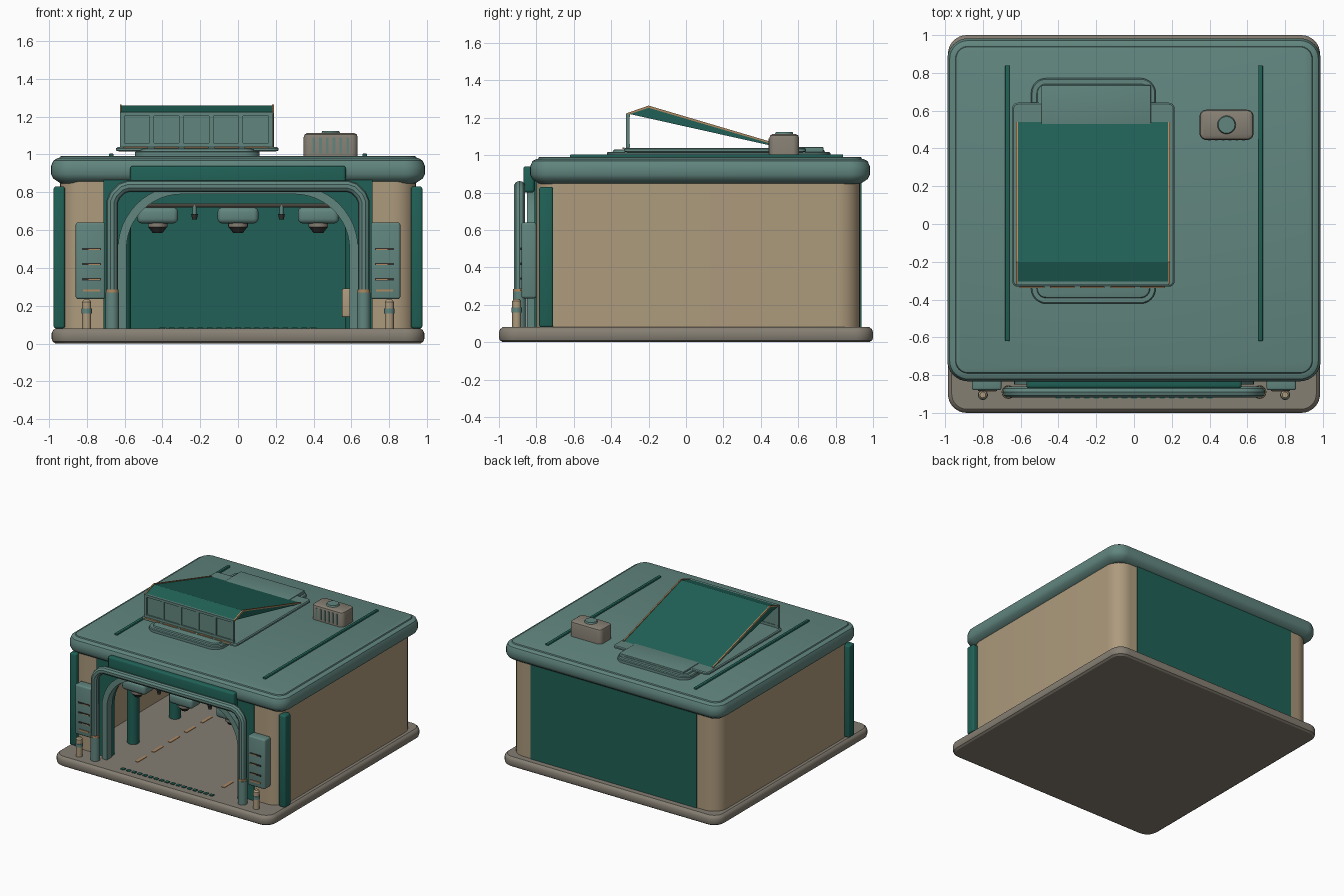
import bpy, bmesh, math
from mathutils import Vector

cube = bpy.data.objects.get("Cube")
if cube:
    bpy.data.objects.remove(cube, do_unlink=True)


def material(name, r, g, b):
    m = bpy.data.materials.new(name)
    m.use_nodes = True
    m.diffuse_color = (r, g, b, 1)
    bsdf = m.node_tree.nodes["Principled BSDF"]
    bsdf.inputs["Base Color"].default_value = (r, g, b, 1)
    bsdf.inputs["Roughness"].default_value = 0.7
    return m


TEAL = material("grey teal", 0.12, 0.235, 0.21)
GREEN = material("deep green", 0.014, 0.118, 0.092)
TAN = material("sand", 0.42, 0.325, 0.205)
GREY = material("warm grey", 0.235, 0.21, 0.17)
COPPER = material("copper", 0.42, 0.25, 0.12)
DARK = material("charcoal", 0.03, 0.03, 0.028)


def finish(name, bm, mat):
    bmesh.ops.recalc_face_normals(bm, faces=bm.faces)
    me = bpy.data.meshes.new(name)
    bm.to_mesh(me)
    bm.free()
    me.materials.append(mat)
    ob = bpy.data.objects.new(name, me)
    bpy.context.collection.objects.link(ob)
    return ob


def rounded(w, d, r, steps=8):
    """Rounded rectangle with half sizes w and d, counter-clockwise from the front right."""
    pts = []
    for i, (sx, sy) in enumerate([(1, -1), (1, 1), (-1, 1), (-1, -1)]):
        for k in range(steps + 1):
            a = math.radians(90 * (i - 1 + k / steps))
            pts.append((sx * (w - r) + r * math.cos(a), sy * (d - r) + r * math.sin(a)))
    return pts


def loft(name, cx, cy, w, d, r, levels, mat):
    """Stack rounded rectangles; each level is (inset, z)."""
    bm = bmesh.new()
    rings = [[bm.verts.new((cx + x, cy + y, z)) for x, y in rounded(w - i, d - i, max(r - i, 0.01))]
             for i, z in levels]
    for a, b in zip(rings, rings[1:]):
        for k in range(len(a)):
            n = (k + 1) % len(a)
            bm.faces.new((a[k], a[n], b[n], b[k]))
    bm.faces.new(rings[0])
    bm.faces.new(rings[-1])
    return finish(name, bm, mat)


def prism(name, pts, place, a, b, mat):
    """Extrude an outline; place maps (u, v, depth) to a position."""
    bm = bmesh.new()
    lo = [bm.verts.new(place(u, v, a)) for u, v in pts]
    hi = [bm.verts.new(place(u, v, b)) for u, v in pts]
    bm.faces.new(lo)
    bm.faces.new(hi)
    for k in range(len(pts)):
        n = (k + 1) % len(pts)
        bm.faces.new((lo[k], lo[n], hi[n], hi[k]))
    return finish(name, bm, mat)


def box(name, x, y, z, mat, bevel=0.0):
    bm = bmesh.new()
    bmesh.ops.create_cube(bm, size=1)
    for v in bm.verts:
        v.co = [(r[0] + r[1]) / 2 + c * (r[1] - r[0]) for r, c in zip((x, y, z), v.co)]
    if bevel:
        bmesh.ops.bevel(bm, geom=bm.edges[:], offset=bevel, segments=3, profile=0.5, affect='EDGES')
    return finish(name, bm, mat)


def cyl(name, x, y, z0, z1, r, mat, top=None):
    bm = bmesh.new()
    bmesh.ops.create_cone(bm, cap_ends=True, segments=20, radius1=r, radius2=r if top is None else top,
                          depth=z1 - z0)
    bmesh.ops.translate(bm, verts=bm.verts, vec=(x, y, (z0 + z1) / 2))
    return finish(name, bm, mat)


def rod(name, pts, r, mat):
    """Round tube along a path, converted to a mesh."""
    cu = bpy.data.curves.new(name, 'CURVE')
    cu.dimensions = '3D'
    cu.bevel_depth, cu.bevel_resolution, cu.use_fill_caps = r, 3, True
    sp = cu.splines.new('POLY')
    sp.points.add(len(pts) - 1)
    for p, co in zip(sp.points, pts):
        p.co = (*co, 1)
    cu.materials.append(mat)
    ob = bpy.data.objects.new(name, cu)
    bpy.context.collection.objects.link(ob)
    bpy.ops.object.select_all(action='DESELECT')
    ob.select_set(True)
    bpy.context.view_layer.objects.active = ob
    bpy.ops.object.convert(target='MESH')


def span(c, half):
    return (c - half, c + half)


FLAT = lambda u, v, t: (u, v, t)
FRONT = lambda u, v, t: (u, t, v)
SIDE = lambda u, v, t: (t, u, v)

# Floor slab
loft("floor_slab", 0, 0, 0.985, 1.0, 0.1,
     [(0.02, 0), (0.005, 0.01), (0, 0.025), (0, 0.055), (0.007, 0.07), (0.02, 0.08)], GREY)

# Wall shell, open at the front
CY = 0.065
outer = [(x, y + CY) for x, y in rounded(0.94, 0.865, 0.12)]
inner = [(x, y + CY) for x, y in rounded(0.87, 0.795, 0.06)]
plan = [(0.64, -0.8)] + outer + [(-0.64, -0.8), (-0.64, -0.73)] + inner[::-1] + [(0.64, -0.73)]
prism("wall_shell", plan, FLAT, 0.07, 0.87, TAN)
box("back_panel", (-0.75, 0.75), (0.928, 0.937), (0.08, 0.86), GREEN)
box("inner_back_panel", (-0.82, 0.82), (0.852, 0.861), (0.08, 0.86), GREEN)


def arch(grow):
    """Half-rounded doorway outline from the left foot to the right foot."""
    r, pts = 0.29 + grow, [(-0.59 - grow, 0.078)]
    for side in (-1, 1):
        for k in range(13):
            a = math.radians(90 * (k / 12 if side < 0 else 1 - k / 12))
            pts.append((side * (0.3 + r * math.cos(a)), 0.5 + r * math.sin(a)))
    return pts + [(0.59 + grow, 0.078)]


# Doorway wall and trim
prism("doorway_wall", [(-0.71, 0.078), (-0.71, 0.87), (0.71, 0.87), (0.71, 0.078)] + arch(0.01)[::-1],
      FRONT, -0.809, -0.735, GREEN)
prism("doorway_trim", arch(0.045) + arch(0)[::-1], FRONT, -0.85, -0.78, TEAL)

# Roof
loft("roof", 0, 0.075, 0.988, 0.908, 0.11,
     [(0.06, 0.845), (0.045, 0.85), (0.012, 0.872), (0, 0.895), (0, 0.94), (0.012, 0.968),
      (0.035, 0.98), (0.042, 0.98), (0.046, 0.988), (0.054, 0.991)], TEAL)
box("header_band", (-0.57, 0.57), (-0.87, -0.81), (0.8, 0.94), GREEN, 0.015)

# Outer portal tube
portal = [(-0.665, 0.09), (-0.665, 0.75), (-0.65, 0.785), (-0.615, 0.82), (-0.58, 0.832)]
portal += [(-x, z) for x, z in reversed(portal)]
rod("portal_tube", [(x, -0.89, z) for x, z in portal], 0.031, TEAL)

# Mirrored fittings
for s, side in ((1, "left"), (-1, "right")):
    box("corner_strip_" + side, sorted((s * 0.915, s * 0.975)), (-0.785, -0.71), (0.08, 0.83), GREEN, 0.012)
    box("roof_rail_" + side, span(s * 0.67, 0.012), (-0.62, 0.84), (0.985, 1.004), GREEN, 0.005)
    cyl("tube_foot_" + side, s * 0.665, -0.89, 0.08, 0.27, 0.036, TEAL)
    cyl("tube_foot_ring_" + side, s * 0.665, -0.89, 0.265, 0.285, 0.034, COPPER)
    box("control_box_" + side, span(s * 0.78, 0.078), (-0.88, -0.8), (0.235, 0.64), TEAL, 0.012)
    for z in (0.34, 0.42, 0.5):
        box("control_slot_" + side, span(s * 0.775, 0.05), (-0.885, -0.875), span(z, 0.006), DARK)
        box("control_mark_" + side, span(s * 0.76, 0.03), (-0.887, -0.875), span(z - 0.002, 0.003), COPPER)
    box("control_lamp_" + side, span(s * 0.775, 0.045), (-0.887, -0.875), span(0.28, 0.006), COPPER)
    cyl("bollard_" + side, s * 0.8, -0.905, 0.08, 0.22, 0.024, TAN)
    cyl("bollard_cap_" + side, s * 0.8, -0.905, 0.22, 0.232, 0.024, TAN, 0.015)
    cyl("bollard_ring_" + side, s * 0.8, -0.905, 0.16, 0.185, 0.027, TEAL)
    for y in (-0.48, 0.06, 0.6):
        cyl("inner_column_" + side, s * 0.61, y, 0.08, 0.86, 0.045, GREEN)
    # Floor lane dashes
    for k in range(7):
        y = -0.75 + k * 0.21
        box("lane_dash_" + side, span(s * 0.39, 0.012), (y, y + 0.12), (0.078, 0.084), COPPER)
    # Hanging nozzles
    cyl("nozzle_" + side, s * 0.23, -0.69, 0.68, 0.73, 0.01, TEAL)
    cyl("nozzle_tip_" + side, s * 0.23, -0.69, 0.655, 0.685, 0.012, DARK, 0.018)

box("wall_socket", (0.55, 0.61), (-0.66, -0.58), (0.14, 0.29), TAN, 0.008)

# Drain dots across the entrance
for k in range(17):
    box("drain_slot", span(-0.4 + k * 0.05, 0.015), span(-0.91, 0.014), (0.078, 0.086), GREEN)

# Lamp rail under the arch
rod("lamp_rail", [(-0.58, -0.69, 0.73), (0.58, -0.69, 0.73)], 0.01, GREY)
for x in (-0.425, 0, 0.425):
    box("lamp_housing", span(x, 0.108), (-0.75, -0.62), (0.635, 0.72), TEAL, 0.025)
    cyl("lamp_collar", x, -0.685, 0.615, 0.64, 0.052, GREY)
    cyl("lamp_lens", x, -0.685, 0.585, 0.616, 0.026, DARK, 0.05)

# Skylight plinth
SX = -0.215
loft("skylight_base", SX - 0.0, 0.175, 0.33, 0.597, 0.08,
     [(0, 0.985), (0, 1.012), (0.006, 1.018), (0.03, 1.018), (0.034, 1.028), (0.04, 1.03)], TEAL)
loft("skylight_plate", SX, 0.155, 0.43, 0.487, 0.03,
     [(0.02, 1.015), (0, 1.02), (0, 1.032), (0.008, 1.038)], TEAL)
box("skylight_panel", (-0.49, 0.09), (0.5, 0.735), (1.01, 1.043), TEAL, 0.004)

# Skylight canopy with copper edging
wedge = [(-0.31, 1.222), (-0.2, 1.258), (0.54, 1.04), (0.46, 1.05)]
prism("skylight_canopy", wedge, SIDE, -0.62, 0.185, GREEN)
edge = [(-0.315, 1.225), (-0.2, 1.265), (0.54, 1.046), (0.54, 1.036), (-0.2, 1.253), (-0.315, 1.215)]
for x in (-0.625, 0.18):
    prism("canopy_edging", edge, SIDE, x, x + 0.01, COPPER)

# Skylight front glazing
box("skylight_glazing", (-0.62, 0.18), (-0.312, -0.304), (1.035, 1.224), TEAL)
for z in (1.05, 1.214):
    box("glazing_rail", (-0.625, 0.185), (-0.322, -0.3), span(z, 0.01), TEAL)
for k in range(6):
    box("glazing_bar", span(-0.613 + k * 0.157, 0.012), (-0.32, -0.301), (1.035, 1.22), TEAL)
for k in range(5):
    box("sill_dash", span(-0.54 + k * 0.16, 0.065), span(-0.335, 0.005), (1.034, 1.042), COPPER)

# Roof vent
loft("vent_box", 0.49, 0.525, 0.143, 0.08, 0.035,
     [(0, 0.985), (0, 1.09), (0.005, 1.105), (0.018, 1.113)], GREY)
for k in range(6):
    box("vent_slot", span(0.4 + k * 0.036, 0.007), (0.441, 0.449), (1.005, 1.09), TEAL)
cyl("vent_fan", 0.49, 0.525, 1.11, 1.125, 0.05, TEAL, 0.044)

# Smooth shading with sharp edges kept
bpy.ops.object.select_all(action='DESELECT')
for ob in bpy.context.scene.objects:
    if ob.type == 'MESH':
        ob.select_set(True)
        bpy.context.view_layer.objects.active = ob
bpy.ops.object.shade_smooth_by_angle(angle=math.radians(32))
